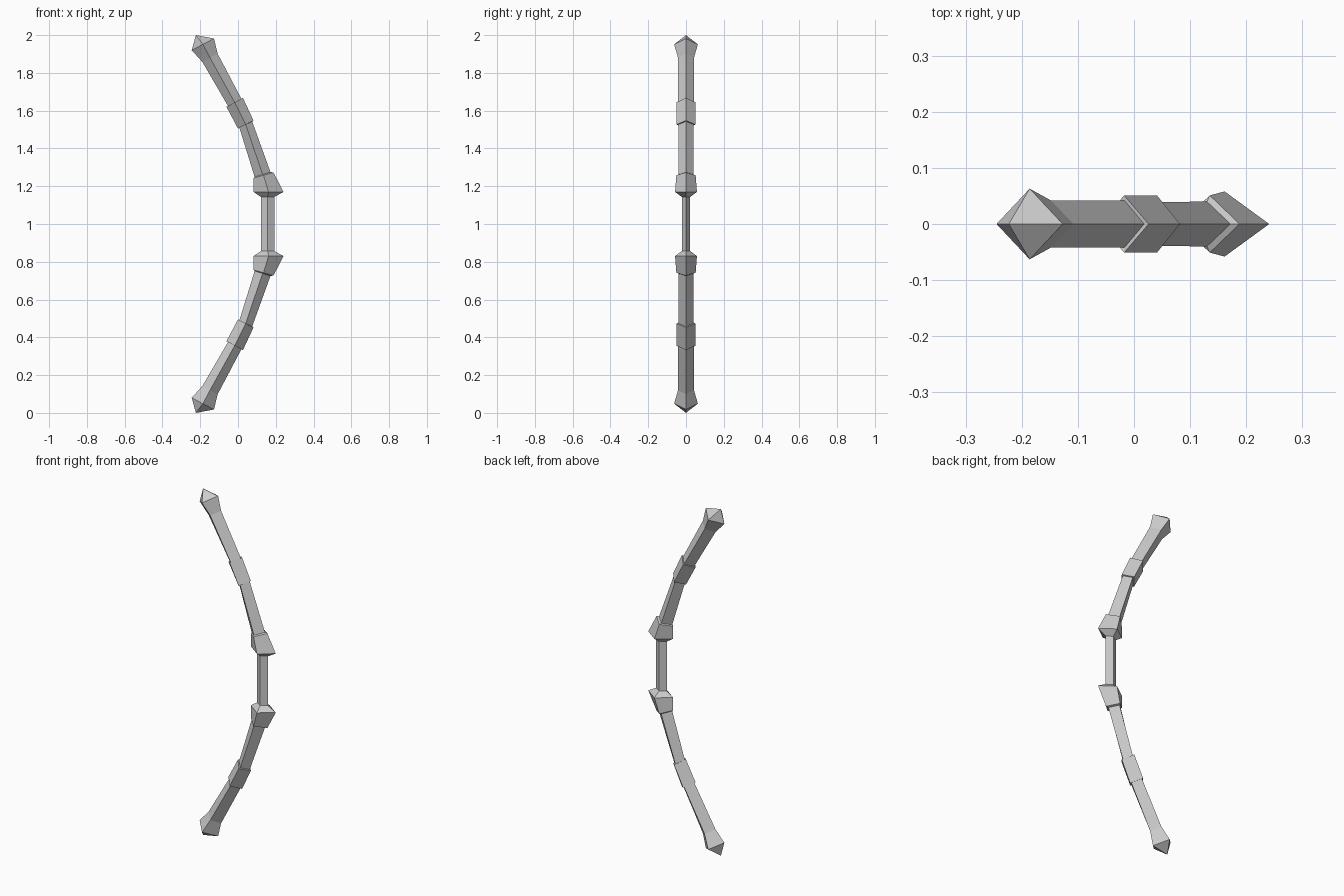
import bpy
import bmesh

if "Cube" in bpy.data.objects:
    bpy.data.objects.remove(bpy.data.objects["Cube"])

MID = 1.0  # height of the symmetry plane


def loft(name, rings, apex=None):
    """Skin diamond rings (inner x, z, outer x, z, half depth) and mirror them to the lower half."""
    bm = bmesh.new()
    loops = []
    for lx, lz, rx, rz, h in rings:
        cx, cz = (lx + rx) / 2, (lz + rz) / 2
        pts = [(lx, 0, lz), (cx, -h, cz), (rx, 0, rz), (cx, h, cz)]
        loops.append([bm.verts.new((x, y, z - MID)) for x, y, z in pts])
    for a, b in zip(loops, loops[1:]):
        for i in range(4):
            j = (i + 1) % 4
            bm.faces.new((a[i], a[j], b[j], b[i]))
    if apex:
        top = bm.verts.new((apex[0], 0, apex[1] - MID))
        for i in range(4):
            bm.faces.new((loops[-1][i], loops[-1][(i + 1) % 4], top))
    mesh = bpy.data.meshes.new(name)
    bm.to_mesh(mesh)
    bm.free()
    obj = bpy.data.objects.new(name, mesh)
    obj.location.z = MID
    bpy.context.collection.objects.link(obj)
    mod = obj.modifiers.new("Mirror", 'MIRROR')
    mod.use_axis = (False, False, True)
    mod.use_clip = True


# Shared rings where neighbouring parts meet, from the middle upwards
grip_mid = (0.122, 1.0, 0.192, 1.0, 0.022)
grip_end = (0.122, 1.143, 0.192, 1.143, 0.022)
inner_start = (0.088, 1.249, 0.172, 1.275, 0.040)
inner_end = (0.007, 1.511, 0.075, 1.543, 0.039)
outer_start = (-0.052, 1.623, 0.018, 1.663, 0.042)
outer_end = (-0.188, 1.857, -0.108, 1.902, 0.042)

loft("grip", [grip_mid, grip_end])
loft("grip_collars", [grip_end, (0.082, 1.17, 0.241, 1.17, 0.058),
                      (0.082, 1.243, 0.188, 1.273, 0.051), inner_start])
loft("inner_limbs", [inner_start, inner_end])
loft("limb_collars", [inner_end, (0.0, 1.505, 0.082, 1.548, 0.051),
                      (-0.061, 1.62, 0.026, 1.668, 0.051), outer_start])
loft("outer_limbs", [outer_start, outer_end])
loft("limb_tips", [outer_end, (-0.245, 1.92, -0.127, 1.982, 0.063)],
     apex=(-0.223, 2.0))
